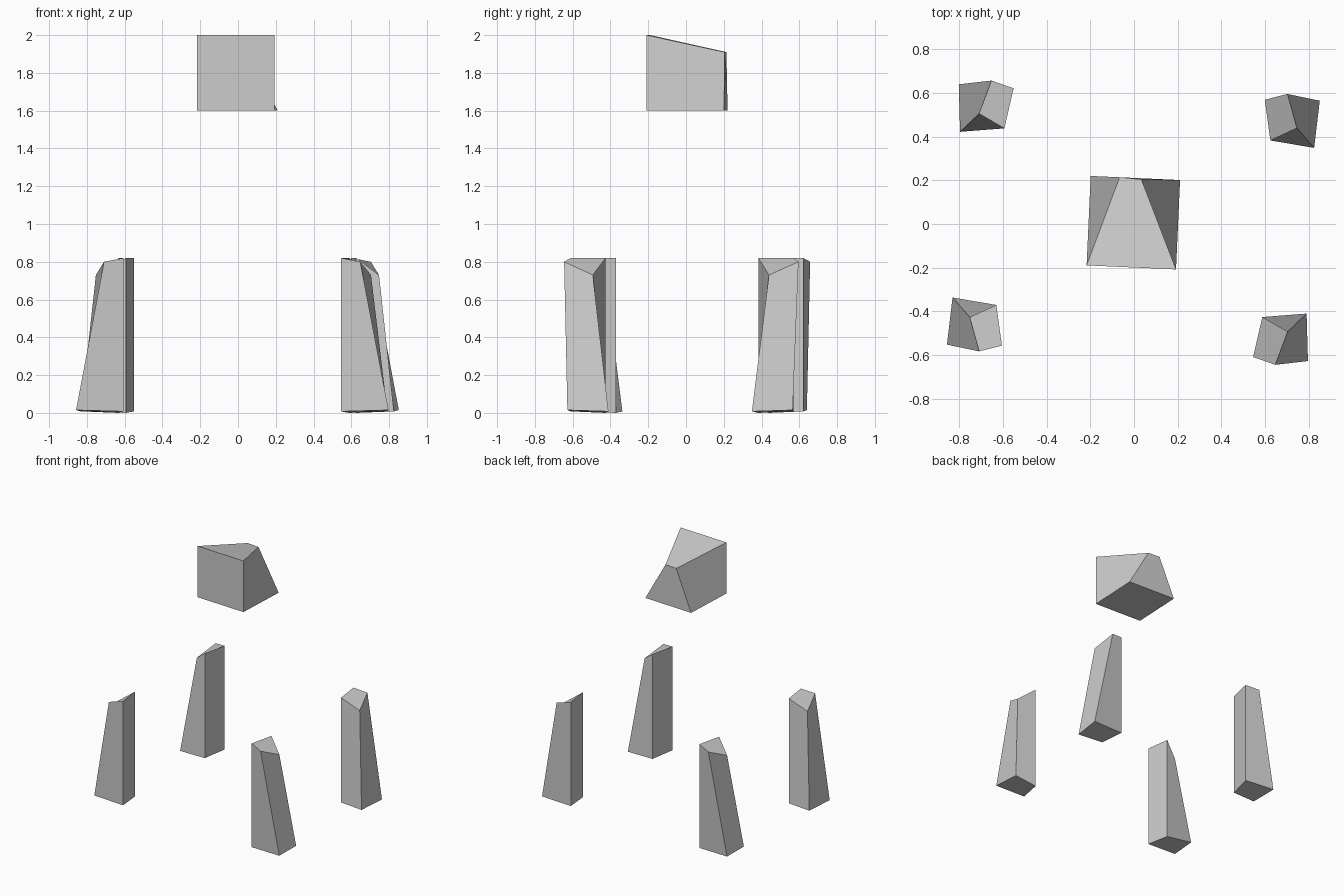
import bpy
import bmesh
import math

if "Cube" in bpy.data.objects:
    bpy.data.objects.remove(bpy.data.objects["Cube"])

# One plain grey for every part
grey = bpy.data.materials.new("light grey")
grey.diffuse_color = (0.6, 0.6, 0.6, 1.0)
grey.use_nodes = True
grey.node_tree.nodes["Principled BSDF"].inputs["Base Color"].default_value = grey.diffuse_color

TURN = math.radians(-2.6)      # the whole set is turned slightly about z
CENTRE = (-0.003, 0.006, 0.0)


def hexahedron(name, bottom, top):
    """Flat-faced solid between two four-cornered rings listed in the same order."""
    bm = bmesh.new()
    low = [bm.verts.new(p) for p in bottom]
    high = [bm.verts.new(p) for p in top]
    bm.faces.new(low[::-1])
    bm.faces.new(high)
    for i in range(4):
        j = (i + 1) % 4
        bm.faces.new((low[i], low[j], high[j], high[i]))
    bmesh.ops.recalc_face_normals(bm, faces=bm.faces)
    mesh = bpy.data.meshes.new(name)
    bm.to_mesh(mesh)
    bm.free()
    mesh.materials.append(grey)
    obj = bpy.data.objects.new(name, mesh)
    obj.location = CENTRE
    obj.rotation_euler.z = TURN
    bpy.context.collection.objects.link(obj)
    return obj


# Corner pillars: upright on the inner side, leaning inward on the outer side
pillars = hexahedron(
    "corner_pillars",
    [(0.576, 0.590, 0.008), (0.610, 0.405, 0.0), (0.812, 0.380, 0.008), (0.828, 0.597, 0.015)],
    [(0.576, 0.590, 0.82), (0.610, 0.405, 0.82), (0.729, 0.467, 0.73), (0.679, 0.621, 0.80)],
)
mirror = pillars.modifiers.new("four_corners", 'MIRROR')
mirror.use_axis = (True, True, False)
mirror.use_mirror_merge = False

# Floating wedge block: square base, top narrowing and sloping down to the back
h = 0.205
hexahedron(
    "floating_block",
    [(-h, -h, 1.6), (h, -h, 1.6), (h, h, 1.6), (-h, h, 1.6)],
    [(-h, -h, 2.0), (h, -h, 2.0), (0.028, 0.2, 1.91), (-0.072, 0.205, 1.91)],
)
